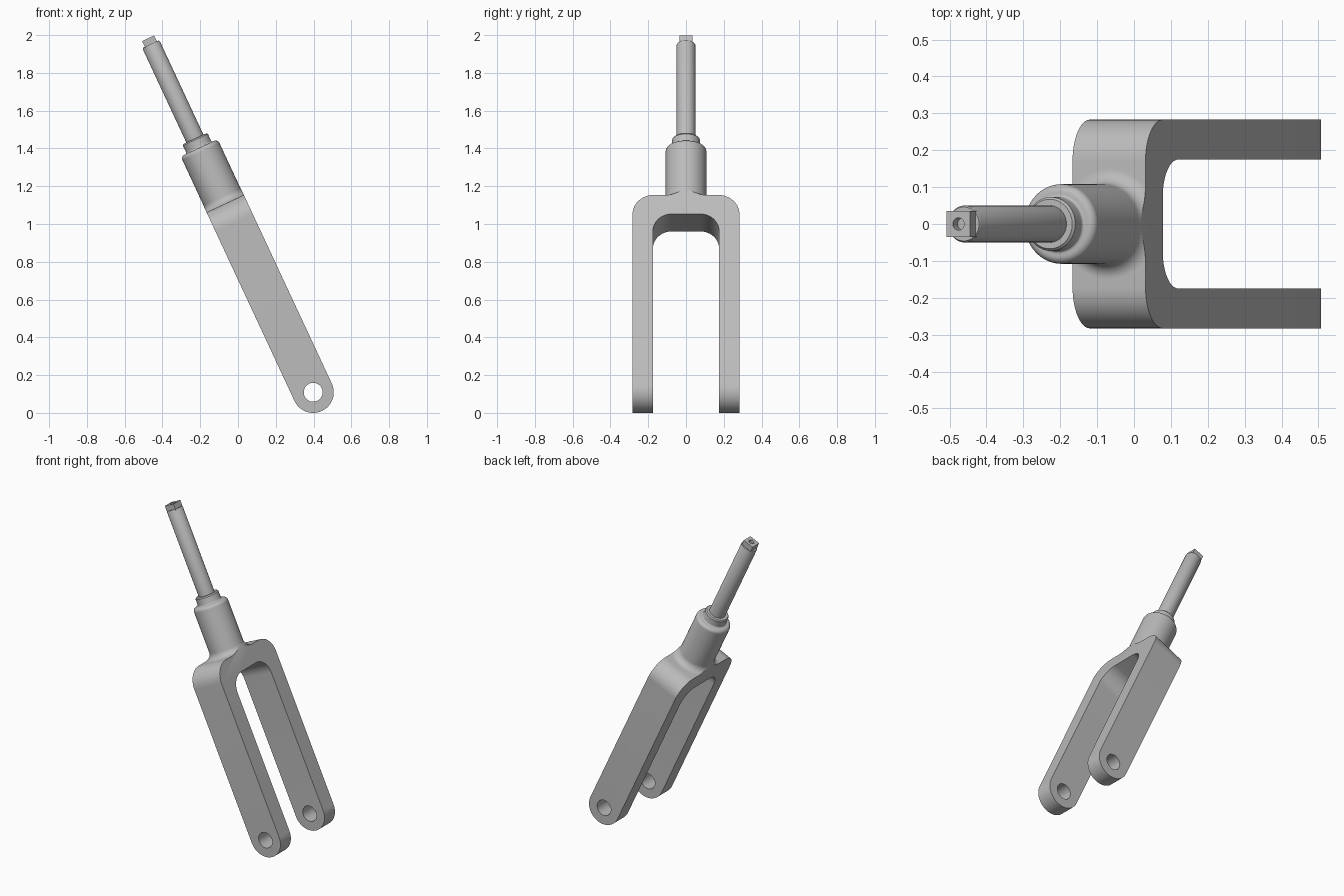
import bpy, bmesh
from math import sin, cos, pi, radians
from mathutils import Matrix, Vector

cube = bpy.data.objects.get("Cube")
if cube:
    bpy.data.objects.remove(cube)

steel = bpy.data.materials.new("grey steel")
steel.use_nodes = True
colour = (0.5, 0.5, 0.5, 1)
steel.diffuse_color = colour
steel.node_tree.nodes["Principled BSDF"].inputs["Base Color"].default_value = colour

HALF = 0.109          # half depth of the fork legs and their end radius
TOP = 1.102           # top of the yoke, measured along the axis from the axle
TIP = 2.068           # end of the square tip
PLACE = Matrix.Translation((0.398, 0, HALF)) @ Matrix.Rotation(radians(-25), 4, 'Y')


def arc(cx, cy, r, start, end, n=12):
    angles = [radians(start + (end - start) * i / n) for i in range(n + 1)]
    return [(cx + r * cos(a), cy + r * sin(a)) for a in angles]


def finish(name, bm):
    bmesh.ops.remove_doubles(bm, verts=bm.verts, dist=1e-5)
    bmesh.ops.recalc_face_normals(bm, faces=bm.faces)
    mesh = bpy.data.meshes.new(name)
    bm.to_mesh(mesh)
    bm.free()
    mesh.materials.append(steel)
    obj = bpy.data.objects.new(name, mesh)
    bpy.context.collection.objects.link(obj)
    obj.matrix_world = PLACE
    return obj


def extrude(name, points, to_3d, vector):
    """Extrude a closed flat outline along a vector."""
    bm = bmesh.new()
    face = bm.faces.new([bm.verts.new(to_3d(*p)) for p in points])
    side = bmesh.ops.extrude_face_region(bm, geom=[face])["geom"]
    verts = [g for g in side if isinstance(g, bmesh.types.BMVert)]
    bmesh.ops.translate(bm, verts=verts, vec=Vector(vector))
    if not face.is_valid or len(bm.faces) < len(points) + 2:
        bm.faces.new([v for v in bm.verts if v not in verts])
    return finish(name, bm)


def lathe(name, profile, steps=64):
    """Spin a (radius, height) profile, closed on the axis at both ends."""
    bm = bmesh.new()
    pts = [(0, profile[0][1])] + profile + [(0, profile[-1][1])]
    verts = [bm.verts.new((r, 0, z)) for r, z in pts]
    edges = [bm.edges.new(pair) for pair in zip(verts, verts[1:])]
    bmesh.ops.spin(bm, geom=verts + edges, cent=(0, 0, 0), axis=(0, 0, 1),
                   angle=2 * pi, steps=steps, use_merge=True)
    return finish(name, bm)


def boolean(obj, other, operation):
    mod = obj.modifiers.new(operation, 'BOOLEAN')
    mod.operation, mod.solver, mod.object = operation, 'EXACT', other
    bpy.context.view_layer.objects.active = obj
    bpy.ops.object.modifier_apply(modifier=mod.name)
    bpy.data.objects.remove(other)


# Fork: U-shaped front outline with rounded shoulders and a rounded inner arch
OUT, INN, ARCH, LOW = 0.283, 0.175, 0.991, -0.2
R_OUT, R_IN = 0.112, 0.1
half_outer = arc(OUT - R_OUT, TOP - R_OUT, R_OUT, 0, 90)
half_inner = arc(INN - R_IN, ARCH - R_IN, R_IN, 90, 0)
right = half_inner + [(INN, LOW), (OUT, LOW)] + half_outer
left = [(-y, z) for y, z in reversed(right)]
fork = extrude("fork", right + left, lambda y, z: (-0.2, y, z), (0.4, 0, 0))

# Stem socket with a flared foot, rounded shoulder and collar
FLARE, SOCKET = 0.042, 0.108
profile = [(SOCKET + FLARE, TOP - 0.03)]
profile += arc(SOCKET + FLARE, TOP + FLARE, FLARE, 270, 180, 10)
profile += arc(SOCKET - 0.022, 1.406, 0.022, 0, 90, 8)
profile += arc(0.081, 1.436, 0.008, 270, 180, 4)
profile += [(0.073, 1.475), (0.067, 1.482)]
boolean(fork, lathe("stem_socket", profile), 'UNION')

# Trim to the side outline with round leg ends, then drill the axle holes
outline = arc(0, 0, HALF, 180, 360, 32) + [(HALF, 1.8), (-HALF, 1.8)]
to_side = lambda x, z: (x, -0.5, z)
boolean(fork, extrude("side_trim", outline, to_side, (0, 1, 0)), 'INTERSECT')
circle = arc(0, 0, 0.05, 0, 360, 40)[:-1]
boolean(fork, extrude("axle_drill", circle, to_side, (0, 1, 0)), 'DIFFERENCE')

# Round steering shaft
shaft = lathe("shaft", [(0.05, 1.46), (0.05, 2.026), (0.046, 2.034)], 48)

# Square tip with a small blind hole
s = 0.035
square = [(-s, -s), (s, -s), (s, s), (-s, s)]
tip = extrude("square_tip", square, lambda x, y: (x, y, 2.02), (0, 0, TIP - 2.02))
bore = arc(0, 0, 0.017, 0, 360, 24)[:-1]
boolean(tip, extrude("tip_drill", bore, lambda x, y: (x, y, 2.036), (0, 0, 0.1)), 'DIFFERENCE')

# Smooth curved surfaces, keep hard edges sharp
for obj in (fork, shaft, tip):
    bpy.ops.object.select_all(action='DESELECT')
    obj.select_set(True)
    bpy.context.view_layer.objects.active = obj
    bpy.ops.object.shade_smooth_by_angle(angle=radians(30))
